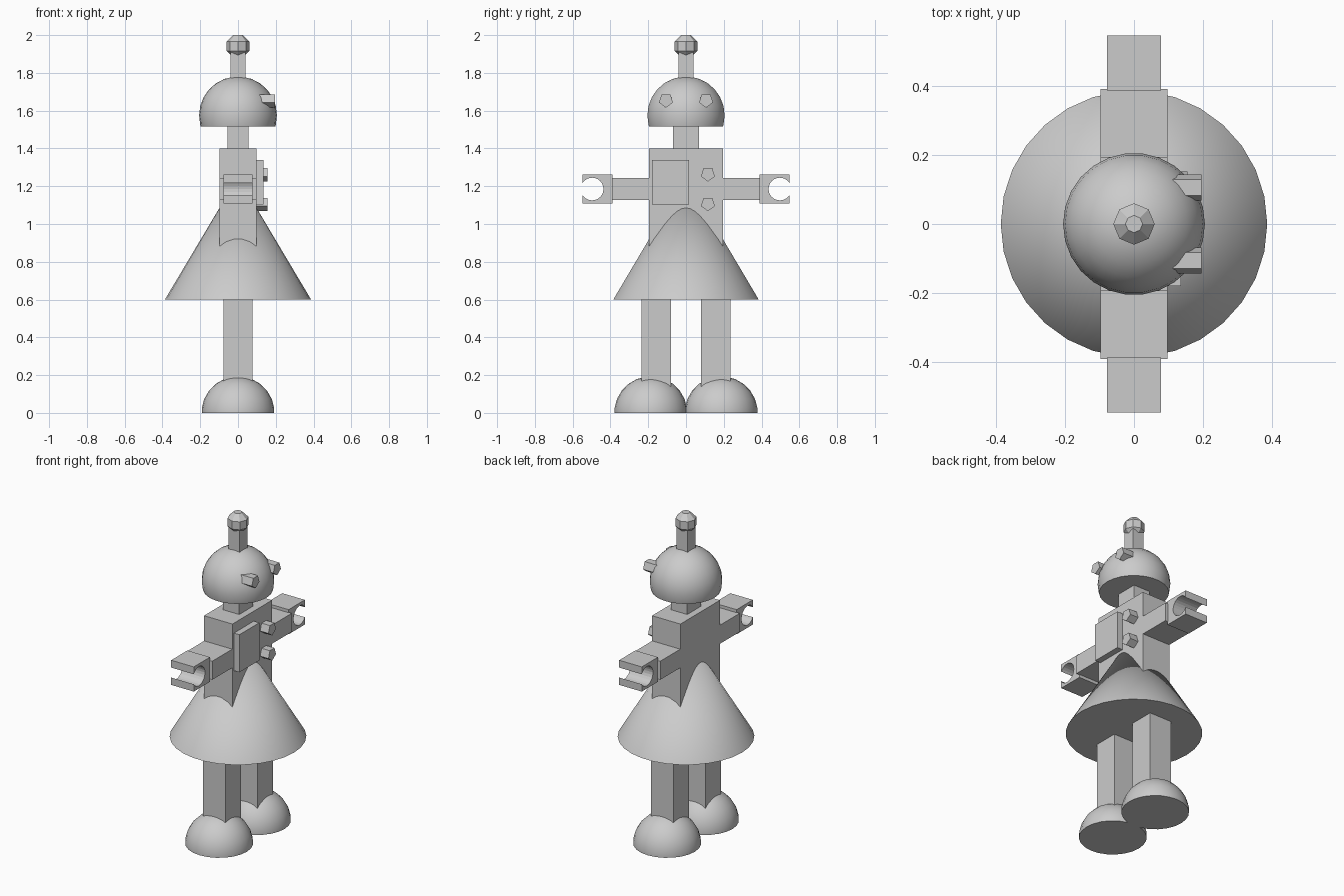
import bpy
import bmesh
import math
from mathutils import Matrix

if "Cube" in bpy.data.objects:
    bpy.data.objects.remove(bpy.data.objects["Cube"], do_unlink=True)

grey = bpy.data.materials.new("plain grey")
grey.use_nodes = True
grey.diffuse_color = (0.6, 0.6, 0.6, 1)
grey.node_tree.nodes["Principled BSDF"].inputs["Base Color"].default_value = (0.6, 0.6, 0.6, 1)


def finish(name, bm, smooth=False):
    bmesh.ops.recalc_face_normals(bm, faces=bm.faces)
    mesh = bpy.data.meshes.new(name)
    bm.to_mesh(mesh)
    bm.free()
    mesh.materials.append(grey)
    if smooth:
        mesh.shade_smooth()
        mesh.set_sharp_from_angle(angle=math.radians(30))
    obj = bpy.data.objects.new(name, mesh)
    bpy.context.collection.objects.link(obj)
    return obj


def box(name, x, y, z):
    """Block from (min, max) pairs on each axis."""
    bm = bmesh.new()
    bmesh.ops.create_cube(bm, size=1)
    for v in bm.verts:
        v.co = [lo + (c + 0.5) * (hi - lo) for c, (lo, hi) in zip(v.co, (x, y, z))]
    return finish(name, bm)


def cylinder(name, r1, r2, depth, sides, matrix, smooth=False):
    """Cylinder or cone standing on its origin, first corner on local +x."""
    bm = bmesh.new()
    rings = [(r1, 0), (r2, depth)]
    lathe(bm, rings, sides)
    bmesh.ops.transform(bm, matrix=matrix, verts=bm.verts)
    return finish(name, bm, smooth)


def lathe(bm, rings, sides):
    """Turn (radius, height) rings around z, closing both ends."""
    loops = []
    for r, z in rings:
        angles = [math.tau * i / sides for i in range(sides)] if r else [0]
        loops.append([bm.verts.new((r * math.cos(a), r * math.sin(a), z)) for a in angles])
    for low, high in zip(loops, loops[1:]):
        for i in range(sides):
            j = (i + 1) % sides
            if len(high) == 1:
                bm.faces.new((low[i], low[j], high[0]))
            else:
                bm.faces.new((low[i], low[j], high[j], high[i]))
    for loop in (loops[0], loops[-1]):
        if len(loop) > 2:
            bm.faces.new(loop)


def ball(name, r, centre, sides, cut=None, smooth=True):
    """Sphere with flat poles, optionally cut level at height cut."""
    count = (sides + 1) // 2
    angles = [math.pi * (i + 0.5) / count for i in reversed(range(count))]
    rings = [(r * math.sin(a), r * math.cos(a)) for a in angles]
    if cut is not None:
        rings = [p for p in rings if p[1] > cut + 0.001]
        rings.insert(0, (min(math.sqrt(r * r - cut * cut), r * 0.991), cut))
    bm = bmesh.new()
    lathe(bm, rings, sides)
    bmesh.ops.translate(bm, vec=centre, verts=bm.verts)
    return finish(name, bm, smooth)


def peg(name, x, y, z):
    """Five-sided peg pointing forward along +x."""
    turn = Matrix.Rotation(math.pi / 2, 4, "Y")
    return cylinder(name, 0.039, 0.039, x[1] - x[0], 5, Matrix.Translation((x[0], y, z)) @ turn)


# Legs, feet, arms and gripper hands on both sides
for side, s in (("left", 1), ("right", -1)):
    ball(side + "_foot", 0.1935, (0, s * 0.1865, 0), 24, cut=0)
    box(side + "_leg", (-0.078, 0.078), sorted((s * 0.08, s * 0.235)), (0.1, 0.62))
    box(side + "_arm", (-0.097, 0.097), sorted((s * 0.18, s * 0.392)), (1.127, 1.243))
    hand = box(side + "_hand", (-0.078, 0.078), sorted((s * 0.388, s * 0.548)), (1.108, 1.262))
    place = Matrix.Translation((-0.2, s * 0.497, 1.185)) @ Matrix.Rotation(math.pi / 2, 4, "Y")
    cutter = cylinder(side + "_grip_cutter", 0.06, 0.06, 0.4, 24, place)
    cutter.hide_render = True
    cutter.hide_viewport = True
    grip = hand.modifiers.new("grip", "BOOLEAN")
    grip.operation = "DIFFERENCE"
    grip.solver = "EXACT"
    grip.object = cutter
    hand.data.shade_smooth()
    hand.data.set_sharp_from_angle(angle=math.radians(30))
    peg(side + "_eye", (0.1, 0.196), s * 0.106, 1.655)

# Skirt and torso
cylinder("skirt", 0.387, 0, 0.65, 30, Matrix.Translation((0, 0, 0.6)), True)
box("torso", (-0.098, 0.098), (-0.195, 0.195), (0.8, 1.4))

# Chest panel and buttons
box("chest_panel", (0.09, 0.136), (-0.18, 0.016), (1.103, 1.338))
for name, z in (("upper_button", 1.264), ("lower_button", 1.107)):
    peg(name, (0.08, 0.155), 0.116, z)

# Neck, head and antenna
box("neck", (-0.056, 0.056), (-0.068, 0.068), (1.38, 1.55))
ball("head", 0.206, (0, 0, 1.575), 26, cut=-0.058)
box("antenna", (-0.039, 0.039), (-0.039, 0.039), (1.72, 1.93))
ball("antenna_tip", 0.065, (0, 0, 1.94), 8, smooth=False)
